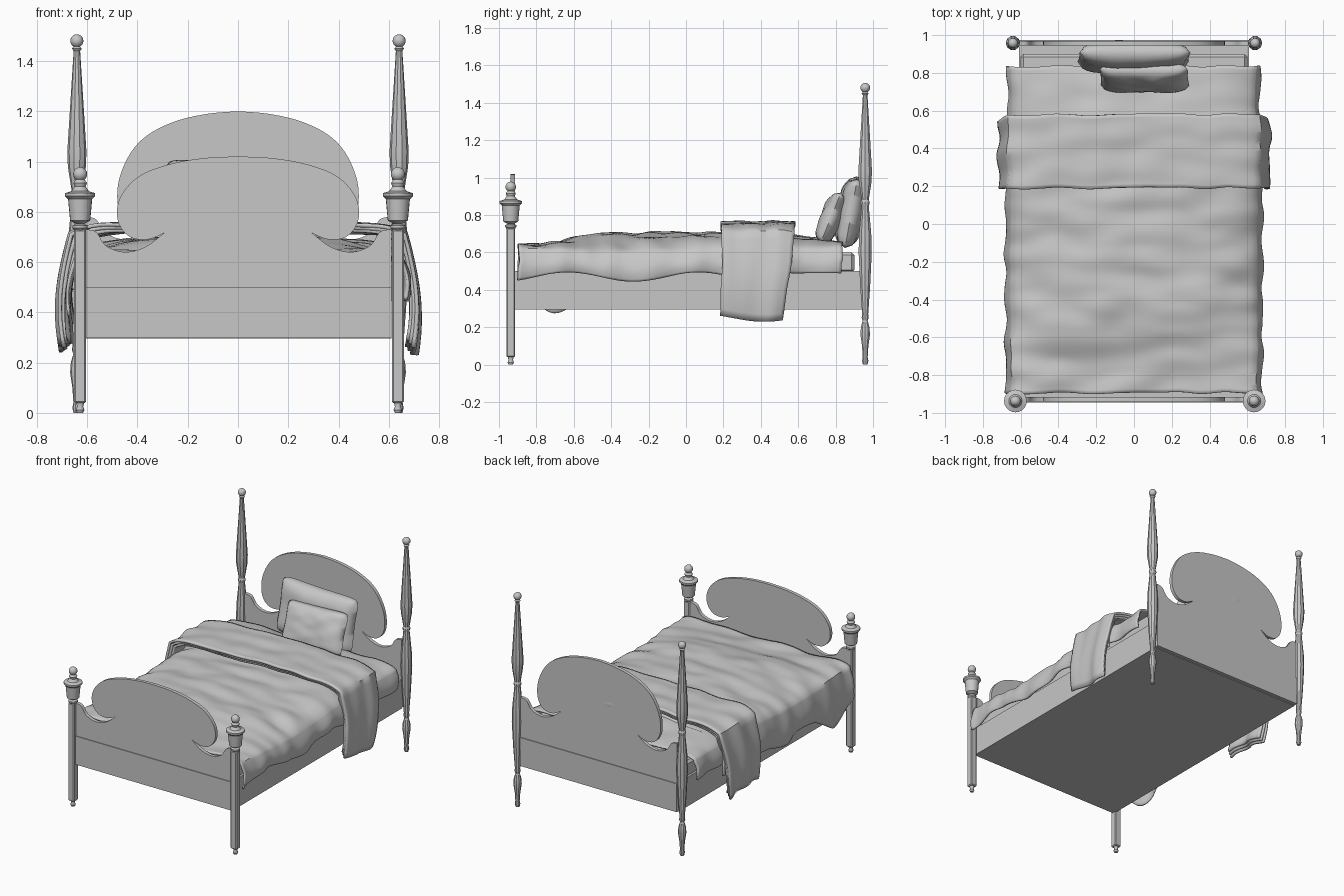
import bpy, bmesh, math
from math import sin, cos, pi
from mathutils import Vector, noise, Matrix

if "Cube" in bpy.data.objects:
    bpy.data.objects.remove(bpy.data.objects["Cube"])

grey = bpy.data.materials.new("plain_grey")
grey.use_nodes = True
COLOUR = (0.57, 0.57, 0.57, 1)
grey.diffuse_color = COLOUR
grey.node_tree.nodes["Principled BSDF"].inputs["Base Color"].default_value = COLOUR


def finish(name, bm, smooth=None):
    bmesh.ops.recalc_face_normals(bm, faces=bm.faces[:])
    mesh = bpy.data.meshes.new(name)
    bm.to_mesh(mesh)
    bm.free()
    mesh.materials.append(grey)
    obj = bpy.data.objects.new(name, mesh)
    bpy.context.collection.objects.link(obj)
    if smooth:
        bpy.ops.object.select_all(action="DESELECT")
        obj.select_set(True)
        bpy.context.view_layer.objects.active = obj
        bpy.ops.object.shade_smooth_by_angle(angle=math.radians(smooth))
    return obj


def box(name, x, y, z, bevel=0):
    bm = bmesh.new()
    size = Vector((x[1] - x[0], y[1] - y[0], z[1] - z[0]))
    mid = Vector((sum(x), sum(y), sum(z))) / 2
    bmesh.ops.create_cube(bm, size=1, matrix=Matrix.Translation(mid) @ Matrix.Diagonal(size).to_4x4())
    if bevel:
        bmesh.ops.bevel(bm, geom=bm.edges[:], offset=bevel, segments=1, affect="EDGES")
    return finish(name, bm)


def lathe(name, profile, x, y, sides=16, smooth=35):
    bm = bmesh.new()
    rings = [[bm.verts.new((x + r * cos(2 * pi * i / sides), y + r * sin(2 * pi * i / sides), z))
              for i in range(sides)] for r, z in profile]
    for a, b in zip(rings, rings[1:]):
        for i in range(sides):
            j = (i + 1) % sides
            bm.faces.new((a[i], a[j], b[j], b[i]))
    bm.faces.new(rings[0])
    bm.faces.new(rings[-1])
    return finish(name, bm, smooth)


def ball(name, x, y, z, r):
    bm = bmesh.new()
    bmesh.ops.create_uvsphere(bm, u_segments=16, v_segments=10, radius=r,
                              matrix=Matrix.Translation((x, y, z)))
    return finish(name, bm, 60)


def spline(points, steps=6):
    pts = [Vector(p) for p in points]
    pts = [pts[0]] + pts + [pts[-1]]
    out = []
    for a, b, c, d in zip(pts, pts[1:], pts[2:], pts[3:]):
        for i in range(steps):
            t = i / steps
            out.append(b + (c - a) * t / 2 + (a * 2 - b * 5 + c * 4 - d) * t * t / 2
                       + (b * 3 - a - c * 3 + d) * t ** 3 / 2)
    return out + [pts[-1]]


def scroll_board(name, y, thick, shoulder, oval):
    # half outline: bottom corner, shoulder up to the scroll tip, then the oval crest
    half = [Vector((0.61, 0.3))] + spline(shoulder) + spline(oval)[1:]
    outline = half + [Vector((-p.x, p.y)) for p in reversed(half[:-1])]
    bm = bmesh.new()
    face = bm.faces.new([bm.verts.new((p.x, y - thick / 2, p.y)) for p in outline])
    new = bmesh.ops.extrude_face_region(bm, geom=[face], use_keep_orig=True)["geom"]
    bmesh.ops.translate(bm, vec=(0, thick, 0), verts=[v for v in new if isinstance(v, bmesh.types.BMVert)])
    return finish(name, bm, 30)


# Footboard and headboard
shoulder = [(0.61, 0.73), (0.565, 0.72), (0.525, 0.665), (0.45, 0.64), (0.37, 0.66), (0.295, 0.715)]
foot_oval = [(0.295, 0.715), (0.36, 0.69), (0.43, 0.7), (0.475, 0.755), (0.478, 0.83),
             (0.44, 0.9), (0.37, 0.955), (0.25, 0.995), (0.12, 1.015), (0, 1.02)]
head_oval = [(0.295, 0.765), (0.36, 0.735), (0.43, 0.745), (0.475, 0.81), (0.475, 0.92),
             (0.43, 1.03), (0.36, 1.105), (0.25, 1.16), (0.12, 1.19), (0, 1.2)]
scroll_board("footboard", -0.927, 0.024, shoulder, foot_oval)
scroll_board("headboard", 0.957, 0.024, [(x, z + 0.05) for x, z in shoulder], head_oval)

# Frame
box("footboard_rail", (-0.61, 0.61), (-0.945, -0.905), (0.3, 0.5))
box("headboard_rail", (-0.61, 0.61), (0.94, 0.975), (0.3, 0.5))
box("bed_frame", (-0.61, 0.61), (-0.92, 0.95), (0.295, 0.5))
box("mattress", (-0.6, 0.6), (-0.89, 0.9), (0.49, 0.6), 0.015)

# Posts
urn = [(0.016, 0.72), (0.03, 0.735), (0.03, 0.745), (0.016, 0.752), (0.04, 0.765), (0.048, 0.85),
       (0.06, 0.862), (0.06, 0.874), (0.035, 0.882), (0.022, 0.9), (0.027, 0.915), (0.016, 0.93)]
tall = [(0.013, 0), (0.018, 0.02), (0.014, 0.04), (0.018, 0.1), (0.027, 0.16), (0.024, 0.2), (0.014, 0.235),
        (0.02, 0.25), (0.017, 0.27), (0.028, 0.42), (0.037, 0.6), (0.034, 0.7), (0.02, 0.85), (0.025, 0.86),
        (0.025, 0.87), (0.02, 0.88), (0.036, 0.98), (0.038, 1.04), (0.03, 1.17), (0.013, 1.44), (0.02, 1.45),
        (0.01, 1.46)]
for side, s in (("left", 1), ("right", -1)):
    x, y = s * 0.632 + 0.004, -0.937
    lathe("front_foot_" + side, [(0.012, 0), (0.017, 0.012), (0.012, 0.025), (0.017, 0.045)], x, y)
    box("front_post_" + side, (x - 0.024, x + 0.024), (y - 0.024, y + 0.024), (0.04, 0.73), 0.006)
    lathe("front_urn_" + side, urn, x, y, 20)
    ball("front_finial_" + side, x, y, 0.95, 0.028)
    lathe("rear_post_" + side, tall, s * 0.641, 0.958, 10, 30)
    ball("rear_finial_" + side, s * 0.641, 0.958, 1.48, 0.026)


def drape(name, ys, rows, half, top, edge, hem, flare, ripple, thick, taper=0):
    # cloth strip: down one side, across the bed, down the other side
    bm = bmesh.new()
    down, across = 12, 44
    grid = []
    for r in range(rows + 1):
        y = ys[0] + (ys[1] - ys[0]) * r / rows
        row = []
        for k in range(-down - across // 2, down + across // 2 + 1):
            s = 1 if k > 0 else -1
            t = max(0, abs(k) - across // 2) / down
            u = max(-1, min(1, 2 * k / across))
            n = noise.noise(Vector((u * 3, y * 9, half * 9)))
            z = edge(y) + (top(y) - edge(y)) * (1 - abs(u) ** 3)
            z += ripple * n * (1 - t) - 0.022 * abs(u) ** 14
            z += (hem(s, y) - z) * t
            x = s * (half * abs(u) + flare * sin(pi * 0.75 * t) + 0.008 * t * sin(y * 26 + s)
                     + 0.012 * n * abs(u))
            wobble = 0.012 * noise.noise(Vector((u * 4, t * 3, half * 7))) - taper * t * r / rows
            row.append(bm.verts.new((x, y + wobble, z)))
        grid.append(row)
    for a, b in zip(grid, grid[1:]):
        for i in range(len(a) - 1):
            bm.faces.new((a[i], a[i + 1], b[i + 1], b[i]))
    obj = finish(name, bm, 50)
    mod = obj.modifiers.new("thickness", "SOLIDIFY")
    mod.thickness, mod.offset = thick, 0


def blanket_top(y):
    return 0.632 + 0.066 / (1 + math.exp(-18 * (y + 0.62)))


def blanket_hem(s, y):
    if s > 0:
        return 0.47 + 0.025 * sin((y + 0.1) * 9)
    return 0.39 - 0.11 * math.exp(-((y + 0.72) / 0.13) ** 2) + 0.025 * sin(y * 13)


# Bedding
drape("blanket", (-0.895, 0.55), 76, 0.645, blanket_top, lambda y: 0.63 + 0.015 * sin(y * 5),
      blanket_hem, 0.03, 0.018, 0.012)
drape("sheet", (0.5, 0.835), 18, 0.64, lambda y: 0.70 - 0.16 * (y - 0.5), lambda y: 0.645,
      lambda s, y: 0.49, 0.025, 0.012, 0.012)
for i, (inset, hem_z) in enumerate(((0, 0.25), (0.012, 0.265), (0.024, 0.28))):
    drape("throw_layer_%d" % (i + 1), (0.19 + inset / 2, 0.58 - inset / 2), 20, 0.662 - inset,
          lambda y: 0.757 - inset, lambda y: 0.73 - inset, lambda s, y: hem_z + 0.02 * sin(y * 8 + s),
          0.05, 0.014, 0.015, 0.06)


def pillow(name, centre, width, height, depth, tilt, yaw, roll):
    bm = bmesh.new()
    bmesh.ops.create_grid(bm, x_segments=24, y_segments=20, size=1)
    copied = bmesh.ops.duplicate(bm, geom=bm.faces[:] + bm.edges[:] + bm.verts[:])["geom"]
    back = {v for v in copied if isinstance(v, bmesh.types.BMVert)}
    for v in bm.verts:
        u, w = v.co.x, v.co.y
        puff = (max(0, 1 - u ** 4) * max(0, 1 - w ** 4)) ** 0.5
        lump = 1 + 0.2 * noise.noise(Vector((u * 2, w * 2, width * 9)))
        # edges pull in between softly rounded corners
        rim = 0.95 + 0.05 * u * u + 0.05 * w * w - 0.09 * (u * w) ** 6
        v.co = (u * width / 2 * rim, (1 if v in back else -1) * puff * lump * depth / 2,
                w * height / 2 * rim)
    bmesh.ops.remove_doubles(bm, verts=bm.verts[:], dist=0.0005)
    obj = finish(name, bm, 70)
    obj.location = centre
    obj.rotation_euler = (math.radians(tilt), math.radians(roll), math.radians(yaw))


pillow("large_pillow", (0, 0.882, 0.815), 0.58, 0.37, 0.14, -10, 0, 2)
pillow("small_pillow", (0.055, 0.775, 0.78), 0.46, 0.28, 0.11, -22, 0, -2)
